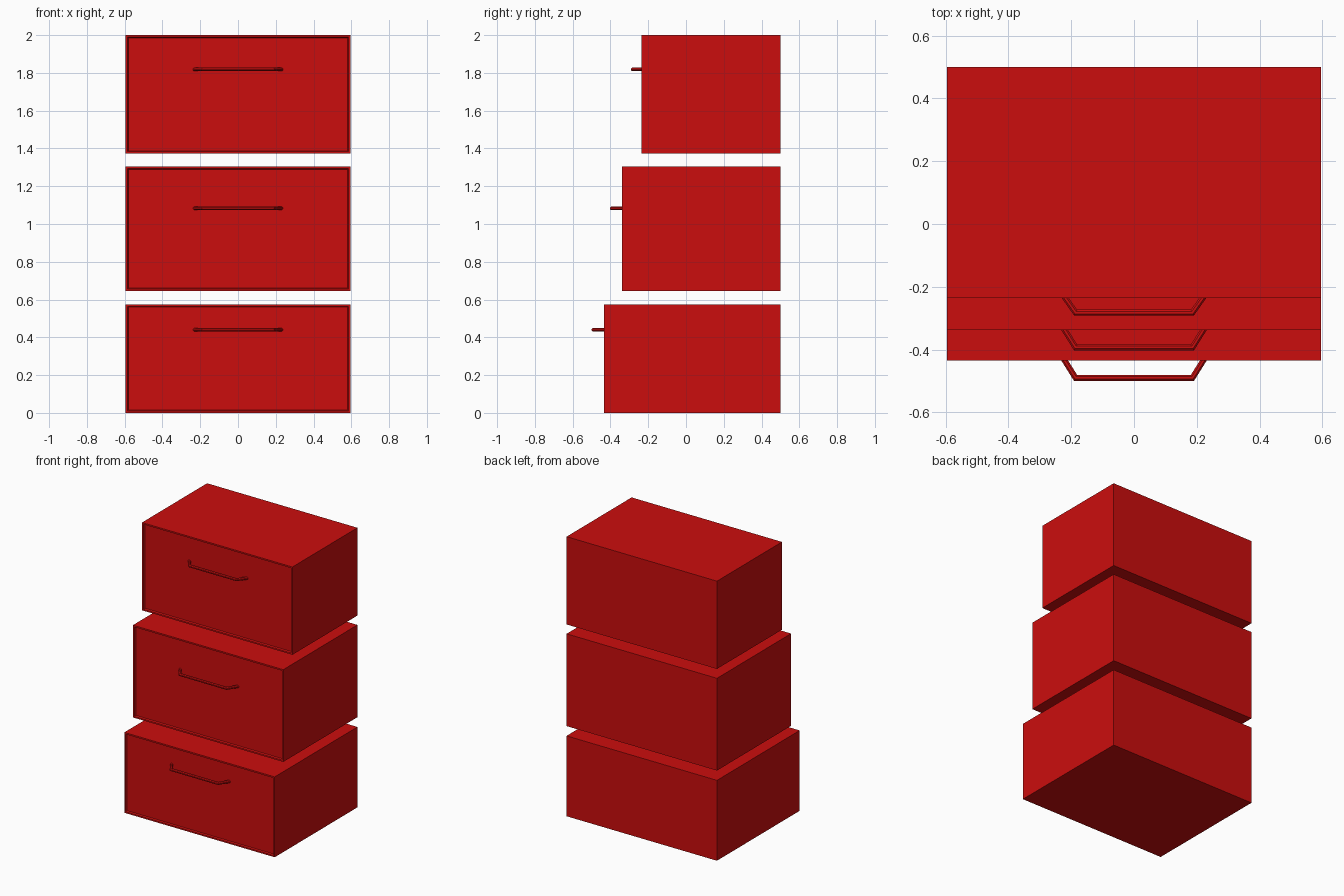
import bpy
import bmesh
import math
from mathutils import Vector

if "Cube" in bpy.data.objects:
    bpy.data.objects.remove(bpy.data.objects["Cube"], do_unlink=True)

RED = (0.6, 0.004, 0.004, 1.0)
red = bpy.data.materials.new("red")
red.use_nodes = True
red.diffuse_color = RED
red.node_tree.nodes["Principled BSDF"].inputs["Base Color"].default_value = RED

HALF_WIDTH = 0.595
BACK = 0.5


def finish(bm, name):
    """Turn a bmesh into a red, flat-shaded object."""
    bmesh.ops.recalc_face_normals(bm, faces=bm.faces)
    mesh = bpy.data.meshes.new(name)
    bm.to_mesh(mesh)
    bm.free()
    mesh.materials.append(red)
    obj = bpy.data.objects.new(name, mesh)
    bpy.context.collection.objects.link(obj)
    return obj


def drawer(name, front, bottom, top):
    """A box whose front has a thin rim around a shallow recessed panel."""
    bm = bmesh.new()
    bmesh.ops.create_cube(bm, size=1)
    bmesh.ops.scale(bm, vec=(2 * HALF_WIDTH, BACK - front, top - bottom), verts=bm.verts)
    bmesh.ops.translate(bm, vec=(0, (front + BACK) / 2, (bottom + top) / 2), verts=bm.verts)
    bm.normal_update()
    panel = [f for f in bm.faces if f.normal.y < -0.9]
    bmesh.ops.inset_region(bm, faces=panel, thickness=0.015)
    bmesh.ops.inset_region(bm, faces=panel, thickness=0.007, depth=-0.01)
    return finish(bm, name)


def handle(name, front, height, reach):
    """A mitred bar bent into a bracket, with its feet sunk in the panel."""
    radius, sides = 0.01, 8
    half = [Vector((-0.23, 0.015)), Vector((-0.186, radius - reach))]
    path = half + [Vector((-p.x, p.y)) for p in reversed(half)]
    bm = bmesh.new()
    rings = []
    for i, p in enumerate(path):
        before = (p - path[i - 1]).normalized() if i else None
        after = (path[i + 1] - p).normalized() if i < len(path) - 1 else None
        before, after = before or after, after or before
        along = (before + after).normalized()
        across = Vector((-along.y, along.x)) / along.dot(after)
        ring = []
        for k in range(sides):
            a = math.tau * (k + 0.5) / sides
            xy = p + across * radius * math.cos(a)
            ring.append(bm.verts.new((xy.x, front + xy.y, height + radius * math.sin(a))))
        rings.append(ring)
    for r, s in zip(rings, rings[1:]):
        for k in range(sides):
            n = (k + 1) % sides
            bm.faces.new((r[k], r[n], s[n], s[k]))
    bm.faces.new(rings[0])
    bm.faces.new(rings[-1])
    return finish(bm, name)


# Three stepped drawers: name, front, bottom, top, handle height, handle reach
for name, front, bottom, top, grip, reach in (
    ("bottom", -0.435, 0.0, 0.575, 0.44, 0.065),
    ("middle", -0.338, 0.645, 1.305, 1.083, 0.065),
    ("top", -0.235, 1.372, 2.0, 1.818, 0.057),
):
    drawer(name + "_drawer", front, bottom, top)
    handle(name + "_handle", front, grip, reach)
